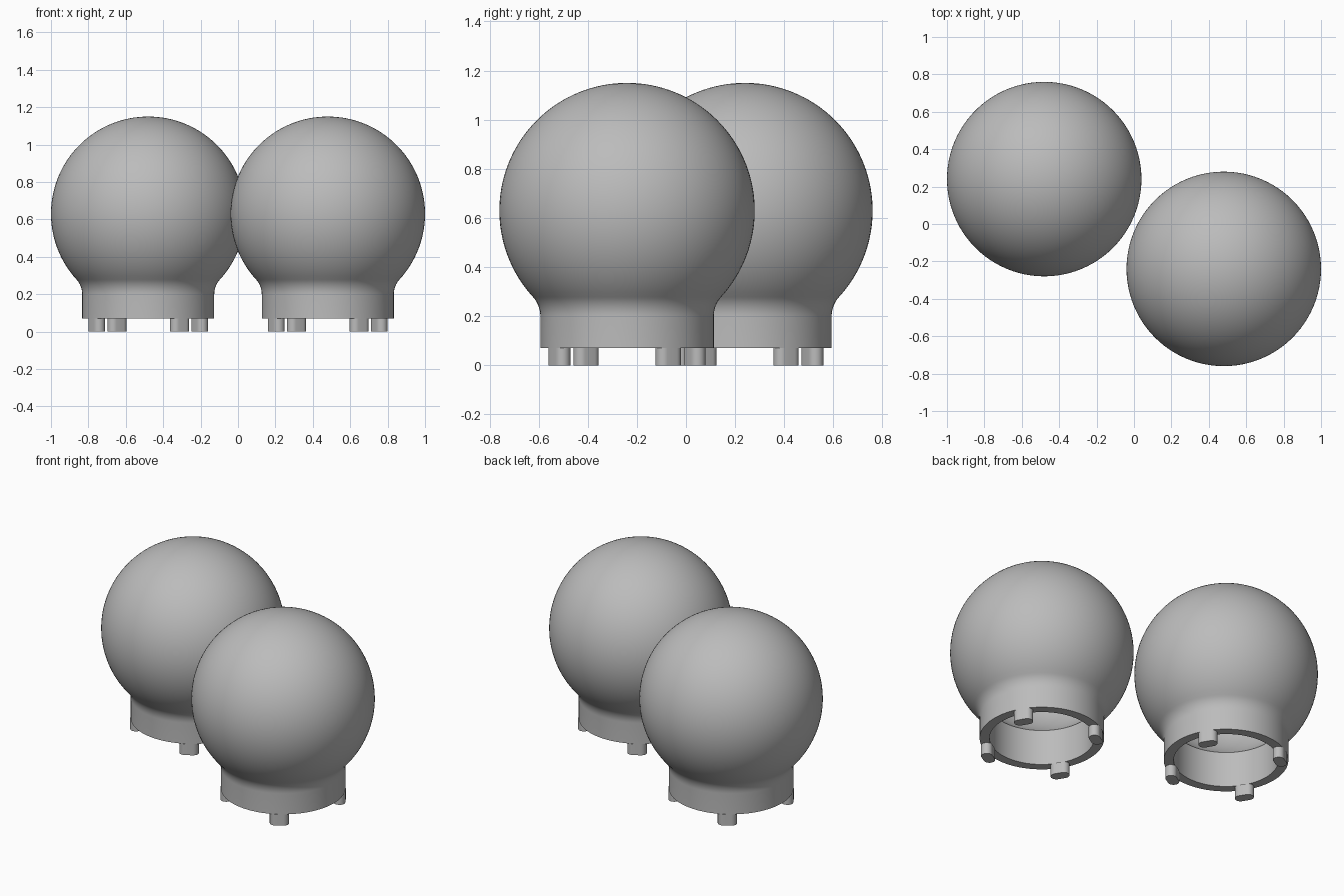
import bpy, bmesh, math
from mathutils import Matrix, Vector

if "Cube" in bpy.data.objects:
    bpy.data.objects.remove(bpy.data.objects["Cube"])

CENTRES = [(-0.48, 0.24), (0.48, -0.24)]
R, ZC = 0.52, 0.63            # globe radius and centre height
NECK, BORE, RIM = 0.353, 0.297, 0.07
INNER = 0.45                  # radius of the hollow inside the globe
FIL_Z = 0.20                  # height where the neck starts to flare

grey = bpy.data.materials.new("light grey")
grey.diffuse_color = (0.5, 0.5, 0.5, 1)
grey.use_nodes = True
grey.node_tree.nodes["Principled BSDF"].inputs["Base Color"].default_value = grey.diffuse_color


def arc(cx, cz, r, a0, a1, n):
    return [(cx + r * math.cos(a0 + (a1 - a0) * i / n),
             cz + r * math.sin(a0 + (a1 - a0) * i / n)) for i in range(n + 1)]


def finish(bm, name, centre):
    bmesh.ops.recalc_face_normals(bm, faces=bm.faces)
    mesh = bpy.data.meshes.new(name)
    bm.to_mesh(mesh)
    bm.free()
    mesh.materials.append(grey)
    ob = bpy.data.objects.new(name, mesh)
    ob.location = (*centre, 0)
    bpy.context.collection.objects.link(ob)
    bpy.ops.object.select_all(action='DESELECT')
    ob.select_set(True)
    bpy.context.view_layer.objects.active = ob
    bpy.ops.object.shade_smooth_by_angle(angle=math.radians(30))
    return ob


def globe(centre):
    # Hollow globe with a flared neck, lathed from one closed wall profile
    h = ZC - FIL_Z
    fil = (NECK**2 + h**2 - R**2) / (2 * (R - NECK))
    ang = math.atan2(-h, NECK + fil)
    prof = arc(0, ZC, R, math.pi / 2, ang, 48)
    prof += arc(NECK + fil, FIL_Z, fil, ang + math.pi, math.pi, 8)[1:]
    prof += [(NECK, RIM), (BORE, RIM)]
    prof += arc(0, ZC, INNER, -math.acos(BORE / INNER), math.pi / 2, 32)
    bm = bmesh.new()
    vs = [bm.verts.new((x, 0, z)) for x, z in prof]
    es = [bm.edges.new(p) for p in zip(vs, vs[1:])]
    bmesh.ops.spin(bm, geom=vs + es, cent=(0, 0, 0), axis=(0, 0, 1),
                   angle=2 * math.pi, steps=96, use_merge=True)
    bmesh.ops.remove_doubles(bm, verts=bm.verts, dist=1e-5)
    finish(bm, "globe", centre)


def feet(centre):
    # Four pill-shaped lugs under the rim, long side along the rim
    bm = bmesh.new()
    r, half = 0.0325, 0.0225
    outline = (arc(0, half, r, 0, math.pi, 16) +
               arc(0, -half, r, math.pi, 2 * math.pi, 16))
    for k in range(4):
        turn = Matrix.Rotation(math.radians(31.3 + 90 * k), 4, 'Z')
        base = bm.faces.new([bm.verts.new(turn @ Vector((0.322 + x, y, 0)))
                             for x, y in outline])
        top = bmesh.ops.extrude_face_region(bm, geom=[base], use_keep_orig=True)
        bmesh.ops.translate(bm, vec=(0, 0, RIM),
                            verts=[v for v in top["geom"]
                                   if isinstance(v, bmesh.types.BMVert)])
    finish(bm, "feet", centre)


for c in CENTRES:
    globe(c)
    feet(c)
